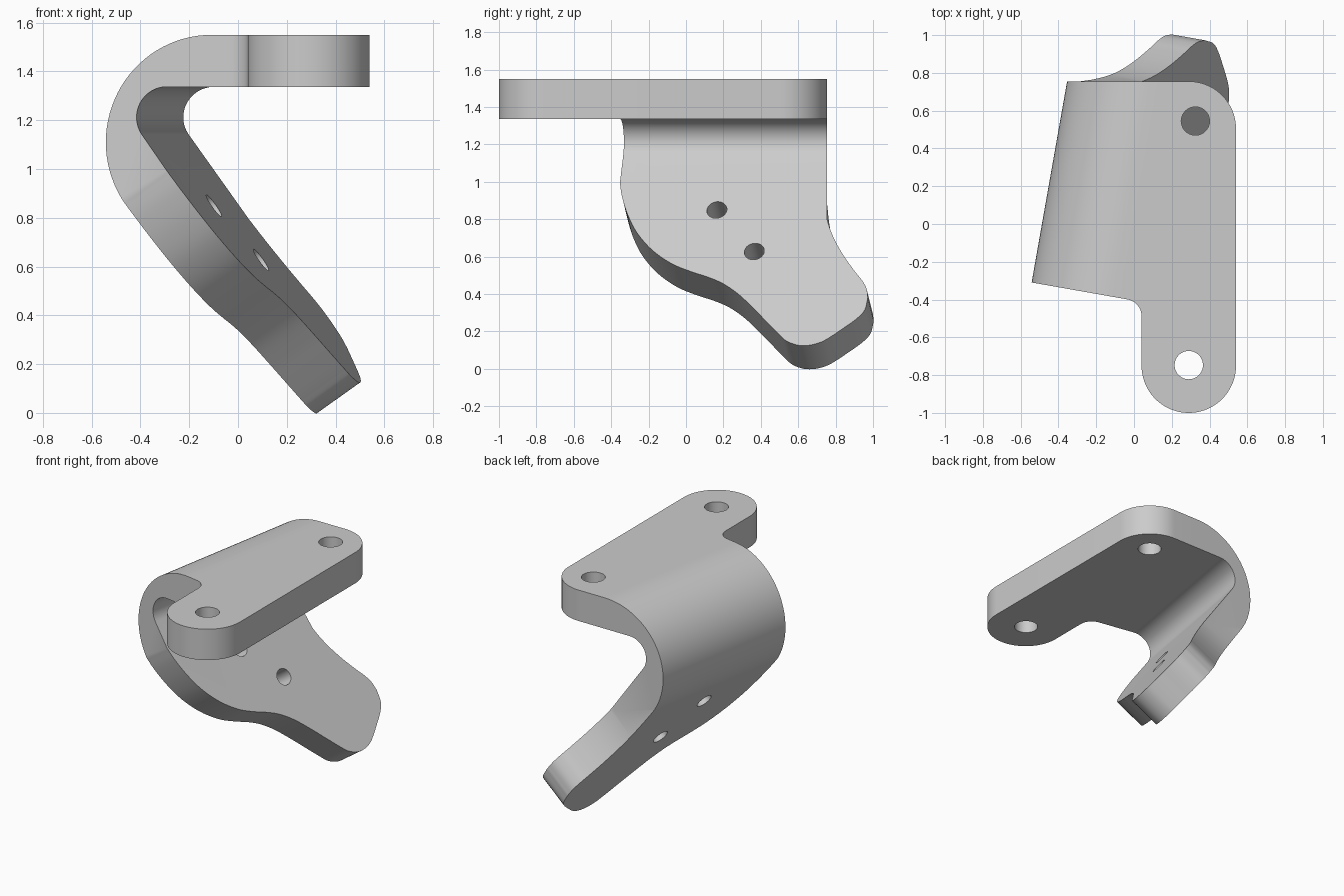
import bpy, bmesh
from math import sin, cos, radians, pi
from mathutils import Vector

cube = bpy.data.objects.get("Cube")
if cube:
    bpy.data.objects.remove(cube, do_unlink=True)

# Frames: the bend axis is skewed in plan, the flange slopes down from it
SKEW, SLOPE = radians(10), radians(55)
U = Vector((cos(SKEW), -sin(SKEW), 0))      # across the bend
A = Vector((sin(SKEW), cos(SKEW), 0))       # along the bend
Z = Vector((0, 0, 1))
N = U * sin(SLOPE) + Z * cos(SLOPE)         # flange inner normal
W = U * cos(SLOPE) - Z * sin(SLOPE)         # down the flange
TOP, UNDER, BACK, FRONT_Q = 1.55, 1.337, 0.755, -0.399
INNER = 0.385                               # inner plane distance along N


def section(p, z, q):
    return U * p + Z * z + A * q


def plan(x, y, z):
    return Vector((x, y, z))


def flange(y, z, d):
    p = (INNER - cos(SLOPE) * z) / sin(SLOPE)
    q = (y + sin(SKEW) * p) / cos(SKEW)
    return section(p, z, q) + N * d


def arc(cx, cy, r, a0, a1, n=20):
    angles = [radians(a0 + (a1 - a0) * i / n) for i in range(n + 1)]
    return [(cx + r * cos(a), cy + r * sin(a)) for a in angles]


def spline(pts, n=6):
    """Smooth curve through the points."""
    pts = [Vector(p) for p in pts]
    ext = [2 * pts[0] - pts[1]] + pts + [2 * pts[-1] - pts[-2]]
    out = []
    for a, b, c, d in zip(ext, ext[1:], ext[2:], ext[3:]):
        for i in range(n):
            t = i / n
            v = b + (c - a) * t / 2 + (2 * a - 5 * b + 4 * c - d) * t**2 / 2
            out.append(tuple(v + (3 * b - a - 3 * c + d) * t**3 / 2))
    return out + [tuple(pts[-1])]


def prism(name, pts, frame, d0, d1, helper=False):
    bm = bmesh.new()
    lo = [bm.verts.new(frame(a, b, d0)) for a, b in pts]
    hi = [bm.verts.new(frame(a, b, d1)) for a, b in pts]
    bm.faces.new(lo)
    bm.faces.new(hi)
    for i in range(len(pts)):
        j = (i + 1) % len(pts)
        bm.faces.new((lo[i], lo[j], hi[j], hi[i]))
    bmesh.ops.recalc_face_normals(bm, faces=bm.faces)
    mesh = bpy.data.meshes.new(name)
    bm.to_mesh(mesh)
    bm.free()
    obj = bpy.data.objects.new(name, mesh)
    bpy.context.collection.objects.link(obj)
    obj.hide_render = helper
    return obj


def cut(obj, cutter, operation="DIFFERENCE"):
    mod = obj.modifiers.new("cut", "BOOLEAN")
    mod.operation, mod.solver, mod.object = operation, "EXACT", cutter
    bpy.context.view_layer.objects.active = obj
    bpy.ops.object.modifier_apply(modifier=mod.name)
    bpy.data.objects.remove(cutter, do_unlink=True)


# Bent sheet: thick hooked section swept along the bend axis
outer = arc(-0.04, 1.11, 0.44, 90, 215, 32)
inner = arc(-0.227, UNDER - 0.125, 0.125, 215, 90, 24)
ends = [tuple(Vector(p) + Vector((cos(SLOPE), -sin(SLOPE))) * 1.6)
        for p in (outer[-1], inner[0])]
hook = [(0, TOP)] + outer + ends + inner + [(0, UNDER)]
bracket = prism("bracket", hook, section, FRONT_Q, 1.4)

# Flange outline: front curve and rounded tip
tip = (0.972, 0.38)
front_curve = spline([
    (-0.354, 1.0), (-0.342, 0.92), (-0.31, 0.82), (-0.26, 0.725),
    (-0.18, 0.635), (-0.08, 0.565), (0.02, 0.523), (0.12, 0.49),
    (0.2, 0.455), (0.28, 0.4), (0.36, 0.325), (0.43, 0.253), (0.5, 0.182),
    (0.54, 0.148), (0.6, 0.127), (0.66, 0.127), (0.72, 0.143),
    (0.77, 0.17), (0.84, 0.217), (0.91, 0.267), (0.955, 0.315), tip])
keep = [(-1, 1.0)] + front_curve + [(1.5, 0.7), (1.5, 3), (-1, 3)]
cut(bracket, prism("flange_cutter", keep, flange, -0.8, 1.5, True), "INTERSECT")

# Back edge: flat cut everywhere except the flange ear
ear_curve = spline([
    (0.724, 1.0), (0.735, 0.9), (0.757, 0.79), (0.79, 0.7), (0.84, 0.61),
    (0.9, 0.525), (0.94, 0.475), (0.965, 0.43), tip])
ear = prism("ear_cutter", [(0, 1.0)] + ear_curve + [(1.5, 0), (1.5, -1), (0, -1)],
            flange, -0.8, 0.1, True)
waste = prism("back_cutter", [(-2, BACK), (2, BACK), (2, 3), (-2, 3)],
              plan, -1, 2, True)
cut(waste, ear)
cut(bracket, waste)

# Top plate: front lug, fillet into the bend, rounded back corner
start = section(0, 0, FRONT_Q)
outline = [(start.x, start.y)]
outline += arc(-0.05, -0.488, 0.09, 80, 0, 12)
outline += arc(0.29, -0.75, 0.25, 180, 360, 36)
outline += arc(0.29, BACK - 0.25, 0.25, 0, 90)
outline += [(BACK * sin(SKEW) / cos(SKEW), BACK)]
plate = prism("top_plate", outline, plan, UNDER, TOP)

# Weld the plate to the bend along their shared face
bm = bmesh.new()
bm.from_mesh(bracket.data)
bm.from_mesh(plate.data)
bpy.data.objects.remove(plate, do_unlink=True)
joint = [f for f in bm.faces
         if all(abs(v.co.dot(U)) < 0.001 and v.co.z > 1.3 for v in f.verts)]
bmesh.ops.delete(bm, geom=joint, context="FACES")
bmesh.ops.remove_doubles(bm, verts=bm.verts, dist=0.001)
bmesh.ops.recalc_face_normals(bm, faces=bm.faces)
bm.to_mesh(bracket.data)
bm.free()

# Bolt holes through the plate and the flange
for x, y in ((0.29, -0.747), (0.325, 0.545)):
    cut(bracket, prism("plate_hole", arc(x, y, 0.075, 0, 351, 39),
                       plan, UNDER - 0.05, TOP + 0.1, True))
for y, z in ((0.165, 0.85), (0.365, 0.628)):
    cut(bracket, prism("flange_hole", arc(0, 0, 0.054, 0, 348, 29),
                       lambda a, b, d: flange(y, z, d) + A * a + W * b,
                       -0.4, 0.1, True))

# Single grey finish, smooth curves with crisp edges
grey = bpy.data.materials.new("plain_grey")
grey.use_nodes = True
colour = (0.6, 0.6, 0.6, 1)
grey.diffuse_color = colour
grey.node_tree.nodes["Principled BSDF"].inputs["Base Color"].default_value = colour
bracket.data.materials.clear()
bracket.data.materials.append(grey)
bpy.ops.object.select_all(action="DESELECT")
bracket.select_set(True)
bpy.context.view_layer.objects.active = bracket
bpy.ops.object.shade_smooth_by_angle(angle=radians(30))
